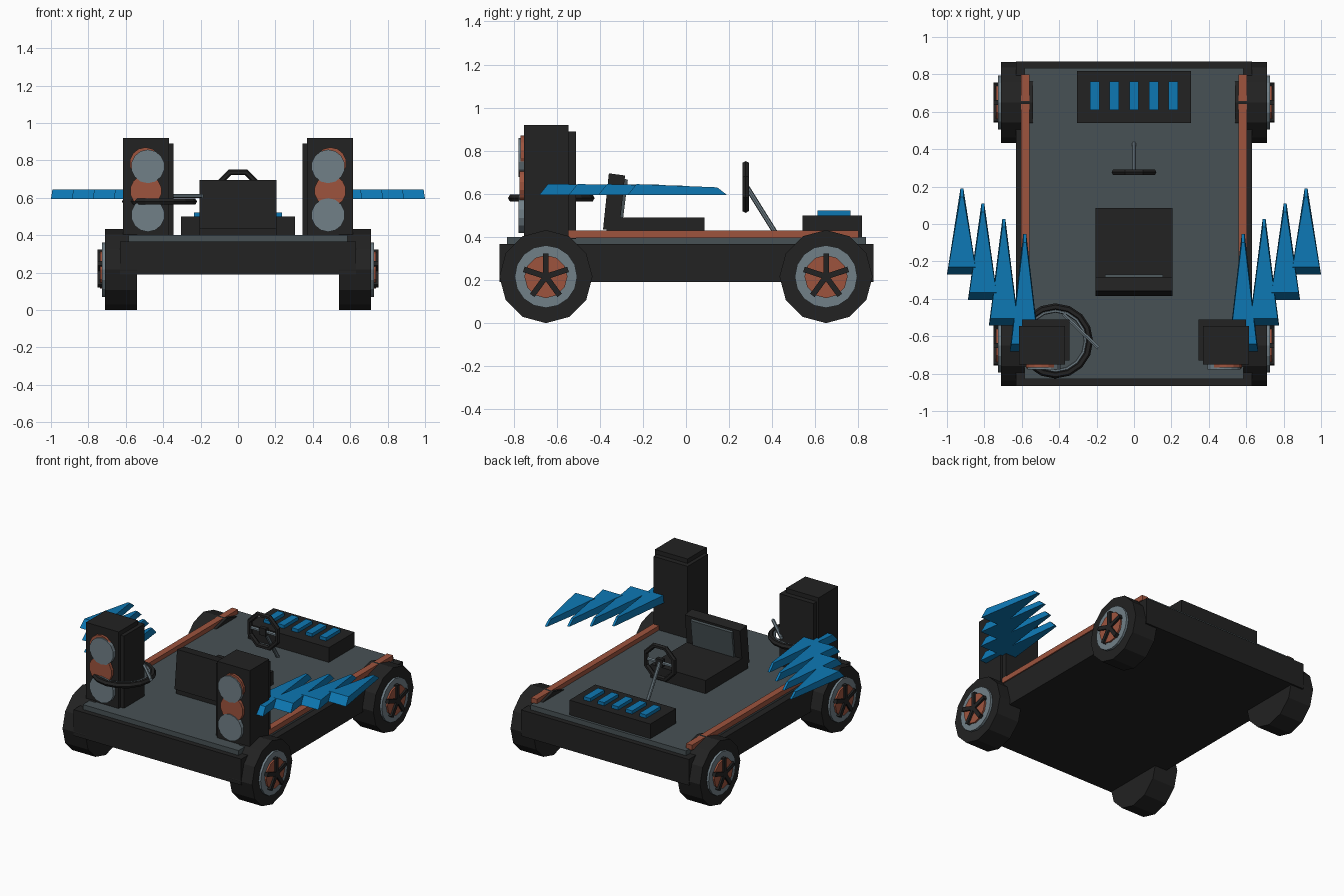
import bpy, bmesh, math
from mathutils import Vector, Matrix

if "Cube" in bpy.data.objects:
    bpy.data.objects.remove(bpy.data.objects["Cube"])


def material(name, rgb):
    m = bpy.data.materials.new(name)
    m.diffuse_color = (*rgb, 1)
    m.use_nodes = True
    m.node_tree.nodes["Principled BSDF"].inputs["Base Color"].default_value = m.diffuse_color
    return m


BLACK = material("black", (0.016, 0.016, 0.016))
SLATE = material("slate grey", (0.064, 0.083, 0.09))
STEEL = material("steel grey", (0.165, 0.215, 0.245))
RUST = material("rust red", (0.34, 0.088, 0.048))
BLUE = material("blue", (0.004, 0.185, 0.45))


def finish(bm, name, mat):
    bmesh.ops.recalc_face_normals(bm, faces=bm.faces)
    me = bpy.data.meshes.new(name)
    bm.to_mesh(me)
    bm.free()
    me.materials.append(mat)
    ob = bpy.data.objects.new(name, me)
    bpy.context.collection.objects.link(ob)
    return ob


def box(name, mat, x, y, z):
    """Box from (min, max) ranges."""
    bm = bmesh.new()
    bmesh.ops.create_cube(bm, size=1)
    for v in bm.verts:
        for i, r in enumerate((x, y, z)):
            v.co[i] = r[0] if v.co[i] < 0 else r[1]
    return finish(bm, name, mat)


def mx(s, a, b):
    return tuple(sorted((s * a, s * b)))


def rod(name, mat, a, b, r, sides=12, spin=0.0):
    """Cylinder between two points."""
    a, b = Vector(a), Vector(b)
    d = b - a
    bm = bmesh.new()
    bmesh.ops.create_cone(bm, cap_ends=True, segments=sides, radius1=r, radius2=r, depth=d.length)
    rot = d.to_track_quat('Z', 'Y').to_matrix().to_4x4()
    bm.transform(Matrix.Translation((a + b) / 2) @ rot @ Matrix.Rotation(spin, 4, 'Z'))
    return finish(bm, name, mat)


def prism(name, mat, bottom, top):
    """Solid joining two matching outlines."""
    bm = bmesh.new()
    lo = [bm.verts.new(p) for p in bottom]
    hi = [bm.verts.new(p) for p in top]
    n = len(lo)
    bm.faces.new(lo)
    bm.faces.new(hi)
    for i in range(n):
        bm.faces.new((lo[i], lo[(i + 1) % n], hi[(i + 1) % n], hi[i]))
    return finish(bm, name, mat)


def ring(name, mat, centre, r, tube, sides, tube_sides=6, rot=None, spin=0.0):
    bm = bmesh.new()
    loops = []
    for i in range(sides):
        a = 2 * math.pi * i / sides + spin
        loops.append([])
        for j in range(tube_sides):
            t = 2 * math.pi * j / tube_sides
            q = r + tube * math.cos(t)
            loops[-1].append(bm.verts.new((q * math.cos(a), q * math.sin(a), tube * math.sin(t))))
    for i in range(sides):
        p, q = loops[i], loops[(i + 1) % sides]
        for j in range(tube_sides):
            k = (j + 1) % tube_sides
            bm.faces.new((p[j], q[j], q[k], p[k]))
    bm.transform(Matrix.Translation(centre) @ (rot or Matrix.Identity(4)))
    return finish(bm, name, mat)


# chassis and deck
box("chassis", BLACK, (-0.63, 0.63), (-0.865, 0.87), (0.19, 0.367))
box("deck", SLATE, (-0.585, 0.585), (-0.83, 0.835), (0.36, 0.40))

for s, side in ((-1, "left"), (1, "right")):
    # side rail
    box(side + "_rail", RUST, mx(s, 0.56, 0.605), (-0.6, 0.80), (0.395, 0.43))

    # wheels: tyre, rim, hub and five spokes
    for y, end in ((-0.65, "front"), (0.65, "rear")):
        n = f"{end}_{side}_"
        c = 0.216
        rod(n + "tyre", BLACK, (s * 0.54, y, c), (s * 0.712, y, c), 0.216)
        rod(n + "rim", STEEL, (s * 0.70, y, c), (s * 0.727, y, c), 0.145, 16)
        rod(n + "hub", RUST, (s * 0.71, y, c), (s * 0.738, y, c), 0.1, 12)
        for i in range(5):
            a = math.pi / 2 + i * 2 * math.pi / 5
            sp = box(n + f"spoke_{i}", BLACK, (-0.02, 0.02), (0, 0.108), (-0.013, 0.013))
            sp.matrix_world = Matrix.Translation((s * 0.73, y, c)) @ Matrix.Rotation(a, 4, 'X')

    # speaker tower
    box(side + "_tower_shell", BLACK, mx(s, 0.345, 0.60), (-0.73, -0.51), (0.39, 0.89))
    box(side + "_tower_core", BLACK, mx(s, 0.37, 0.615), (-0.752, -0.545), (0.39, 0.92))
    for i, (x, z, r, d, m) in enumerate(((0.495, 0.785, 0.085, 0.768, RUST),
                                         (0.482, 0.768, 0.09, 0.777, STEEL),
                                         (0.493, 0.637, 0.085, 0.772, RUST),
                                         (0.482, 0.508, 0.09, 0.777, STEEL))):
        rod(f"{side}_speaker_{i}", m, (s * x, -0.74, z), (s * x, -d, z), r, 14)

    # row of swept-back wing spikes
    for i in range(4):
        cx = 0.92 - 0.112 * i
        y0, y1 = -0.27 - 0.137 * i, 0.19 - 0.081 * i
        zt = 0.63 + 0.004 * i

        def outline(w, front, tip, z0, z1):
            return [(s * (cx - w), front, z0), (s * (cx + w), front, z0),
                    (s * (cx + 0.008), tip, z1), (s * (cx - 0.008), tip, z1)]
        prism(f"{side}_spike_{i}", BLUE, outline(0.08, y0, y1, 0.595, 0.595),
              outline(0.072, y0 + 0.04, y1 - 0.045, 0.645, zt))

# seat: cushion, reclined back and back pad
box("seat_cushion", BLACK, (-0.207, 0.207), (-0.37, 0.085), (0.395, 0.49))


def slab(name, mat, w, y0, y1, lean, z0, z1):
    prism(name, mat, [(-w, y0, z0), (w, y0, z0), (w, y1, z0), (-w, y1, z0)],
          [(-w, y0 + lean, z1), (w, y0 + lean, z1), (w, y1 + lean, z1 - 0.01), (-w, y1 + lean, z1 - 0.01)])


slab("seat_back", BLACK, 0.207, -0.385, -0.31, 0.027, 0.435, 0.695)
slab("seat_back_pad", SLATE, 0.155, -0.32, -0.292, 0.022, 0.485, 0.675)

# driving controls
upright = Matrix.Rotation(math.pi / 2, 4, 'X')
ring("steering_ring", BLACK, (0, 0.277, 0.632), 0.113, 0.017, 8, 6, upright, math.pi / 8)
rod("steering_column", STEEL, (0, 0.277, 0.64), (0, 0.43, 0.395), 0.012, 8)
rod("steering_bar", STEEL, (-0.1, 0.277, 0.632), (0.1, 0.277, 0.632), 0.011, 6)
box("steering_hub", BLACK, (-0.025, 0.025), (0.262, 0.29), (0.607, 0.657))

# rear engine box with slats
box("engine_box", BLACK, (-0.304, 0.304), (0.54, 0.817), (0.39, 0.50))
for i in range(5):
    x = (i - 2) * 0.105
    box(f"engine_slat_{i}", BLUE, (x - 0.025, x + 0.025), (0.61, 0.763), (0.49, 0.522))

# spare hoop around the left tower, with lining and rod
ring("hoop", BLACK, (-0.42, -0.625, 0.58), 0.182, 0.019, 16)
ring("hoop_lining", STEEL, (-0.42, -0.625, 0.584), 0.16, 0.009, 16)
rod("hoop_rod", STEEL, (-0.38, -0.48, 0.61), (-0.19, -0.663, 0.61), 0.011, 6)
